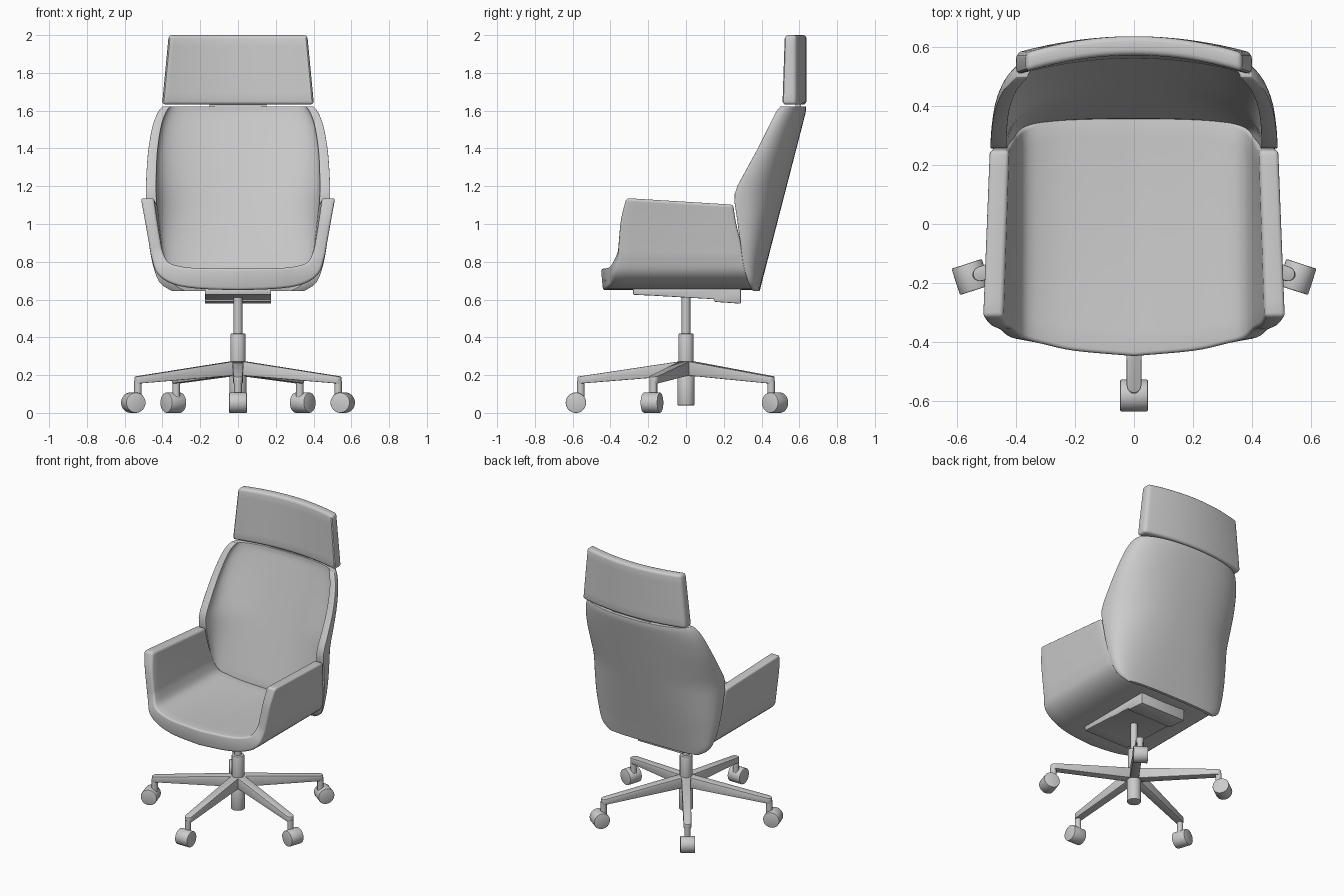
import bpy, bmesh
from math import sin, cos, pi, radians
from mathutils import Matrix, Vector

cube = bpy.data.objects.get("Cube")
if cube:
    bpy.data.objects.remove(cube, do_unlink=True)

GREY = (0.6, 0.6, 0.6, 1)
grey = bpy.data.materials.new("chair grey")
grey.use_nodes = True
grey.diffuse_color = GREY
grey.node_tree.nodes["Principled BSDF"].inputs["Base Color"].default_value = GREY


def finish(name, bm, bevel=0.0, segments=3):
    """Turn a bmesh into a named, bevelled, smooth-shaded object."""
    bmesh.ops.recalc_face_normals(bm, faces=bm.faces)
    mesh = bpy.data.meshes.new(name)
    bm.to_mesh(mesh)
    bm.free()
    mesh.materials.append(grey)
    ob = bpy.data.objects.new(name, mesh)
    bpy.context.collection.objects.link(ob)
    bpy.ops.object.select_all(action="DESELECT")
    bpy.context.view_layer.objects.active = ob
    ob.select_set(True)
    if bevel:
        mod = ob.modifiers.new("soft edges", "BEVEL")
        mod.width, mod.segments = bevel, segments
        mod.limit_method, mod.angle_limit = "ANGLE", radians(40)
        bpy.ops.object.modifier_apply(modifier=mod.name)
    bpy.ops.object.shade_smooth_by_angle(angle=radians(35))
    return ob


def curve_at(rows, t):
    """Smooth interpolation through rows, with t from 0 to 1."""
    f = t * (len(rows) - 1)
    i = min(int(f), len(rows) - 2)
    f -= i
    a, b, c, d = (rows[max(0, min(k, len(rows) - 1))] for k in range(i - 1, i + 3))
    return [0.5 * (2 * q + (r - p) * f + (2 * p - 5 * q + 4 * r - s) * f * f
                   + (3 * q - p - 3 * r + s) * f ** 3) for p, q, r, s in zip(a, b, c, d)]


def shell(name, outer, inner, nu, nv, bevel):
    """Closed thick sheet between two surfaces; u is -1..1, v is 0..1."""
    bm = bmesh.new()
    grids = [[[bm.verts.new(fn(2 * i / nu - 1, j / nv)) for j in range(nv + 1)]
              for i in range(nu + 1)] for fn in (outer, inner)]
    o, n = grids
    for g in grids:
        for i in range(nu):
            for j in range(nv):
                bm.faces.new((g[i][j], g[i + 1][j], g[i + 1][j + 1], g[i][j + 1]))
    for i in range(nu):
        for j in (0, nv):
            bm.faces.new((o[i][j], o[i + 1][j], n[i + 1][j], n[i][j]))
    for j in range(nv):
        for i in (0, nu):
            bm.faces.new((o[i][j], o[i][j + 1], n[i][j + 1], n[i][j]))
    return finish(name, bm, bevel)


def prism(bm, outline, depth):
    """Extrude a closed outline by a vector."""
    face = bm.faces.new([bm.verts.new(p) for p in outline])
    new = bmesh.ops.extrude_face_region(bm, geom=[face])["geom"]
    bmesh.ops.translate(bm, vec=depth, verts=[v for v in new if isinstance(v, bmesh.types.BMVert)])


def cylinder(name, radius, length, matrix, bevel=0.0, sides=32):
    bm = bmesh.new()
    bmesh.ops.create_cone(bm, cap_ends=True, segments=sides, radius1=radius,
                          radius2=radius, depth=length, matrix=matrix)
    return finish(name, bm, bevel, 2)


def column(name, radius, low, high, bevel=0.0):
    return cylinder(name, radius, high - low, Matrix.Translation((0, 0, (low + high) / 2)), bevel)


# Seat and arms: one U section, rows are x, z, front y, back y from centre to arm top
seat_outer = [(0, .65, -.44, .39), (.2, .657, -.425, .385), (.34, .68, -.4, .375),
              (.425, .735, -.385, .35), (.457, .82, -.362, .31), (.472, .9, -.355, .295),
              (.495, 1.03, -.343, .265), (.515, 1.137, -.315, .25)]
seat_inner = [(0, .765, -.45, .38), (.2, .767, -.432, .375), (.3, .775, -.41, .36),
              (.37, .8, -.39, .33), (.4, .86, -.362, .305), (.412, .92, -.355, .29),
              (.43, 1.03, -.343, .265), (.445, 1.137, -.315, .25)]


def seat_side(rows, sink):
    def point(u, v):
        x, z, front, back = curve_at(rows, abs(u))
        lift = max(0, (z - .75) / .39)
        x *= (-1 if u < 0 else 1) * (1 - .045 * v * lift)
        z -= .035 * v * lift + sink * sin(pi * v * .6) * max(0, 1 - abs(u) * 2)
        return Vector((x, front + (back - front) * v, z))
    return point


shell("seat_and_arms", seat_side(seat_outer, 0), seat_side(seat_inner, .03), 56, 10, .014)

# Backrest: wrapped sections, rows are z, half width, front edge y
back_rows = [(.645, .35, .355), (.69, .415, .33), (.78, .45, .305), (.9, .472, .288),
             (1.03, .483, .27), (1.16, .488, .258), (1.28, .484, .315), (1.4, .474, .38),
             (1.52, .452, .44), (1.59, .425, .475), (1.622, .4, .5)]


def back_side(inside):
    def point(u, v):
        z, width, front = curve_at(back_rows, v)
        rear = .39 + .245 * min(1, (z - .645) / .95)
        if inside:
            rear -= min(.06, (rear - front) * .6)
            width -= .07 - .03 * v
        power = 2 / (2.7 - .6 * v)
        angle = u * pi / 2
        x = width * abs(sin(angle)) ** power * (-1 if u < 0 else 1)
        return Vector((x, rear - (rear - front) * (1 - max(0, cos(angle)) ** power), z))
    return point


shell("backrest", back_side(False), back_side(True), 48, 28, .014)


# Headrest: gently curved tapering pad
def head_side(rear):
    def point(u, v):
        half = .402 - .035 * v
        y = (.638 if rear else .562 + .012 * v) - .056 * u * u
        return Vector((u * half, y, 1.632 + .368 * v))
    return point


shell("headrest", head_side(True), head_side(False), 24, 6, .018)

bm = bmesh.new()
bmesh.ops.create_cube(bm, size=1, matrix=Matrix.Translation((0, .595, 1.62)) @ Matrix.Diagonal((.3, .03, .06, 1)))
finish("headrest_mount", bm)

# Tilt mechanism under the seat
bm = bmesh.new()
side = [(-.28, .66), (-.28, .625), (-.2, .622), (.15, .602), (.15, .588), (.29, .578), (.29, .66)]
prism(bm, [(-.175, y, z) for y, z in side], (.35, 0, 0))
finish("tilt_mechanism", bm, .005, 2)

# Central column
column("gas_piston", .023, .4, .63)
column("column_sleeve", .04, .18, .42, .006)
column("column_foot", .045, .04, .2, .004)

# Five-star base with casters
for k in range(5):
    turn = Matrix.Rotation(radians(72 * k - 90), 4, "Z")
    bm = bmesh.new()
    root, tip = .03, .025
    plan = [(0, -root), (.55, -tip)]
    plan += [(.55 + tip * cos(a), tip * sin(a)) for a in (-pi / 3, -pi / 6, 0, pi / 6, pi / 3)]
    plan += [(.55, tip), (0, root)]
    prism(bm, [(x, y, 0) for x, y in plan], (0, 0, 1))
    for v in bm.verts:
        top, low = .278 - .15 * v.co.x, .2 - .08 * v.co.x
        v.co.z = top if v.co.z > .5 else low
    bm.transform(turn)
    finish(f"base_leg_{k + 1}", bm, .004, 2)
    cylinder(f"caster_stem_{k + 1}", .02, .1, turn @ Matrix.Translation((.557, 0, .12)), sides=16)
    cylinder(f"caster_wheel_{k + 1}", .054, .094,
             turn @ Matrix.Translation((.583, 0, .054)) @ Matrix.Rotation(pi / 2, 4, "X"), .004)
